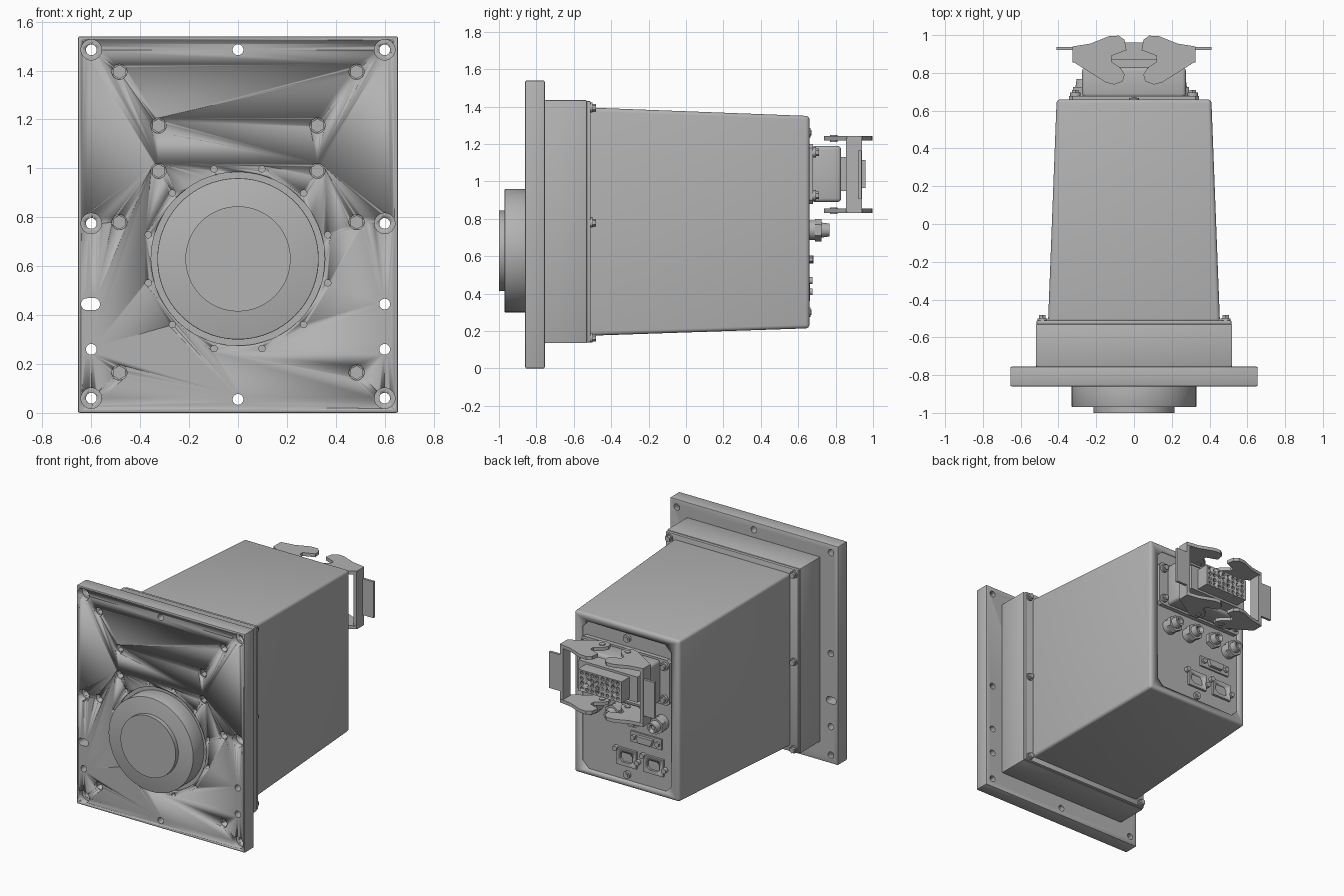
import bpy, bmesh, math
from mathutils import Matrix, Vector

cube = bpy.data.objects.get("Cube")
if cube:
    bpy.data.objects.remove(cube, do_unlink=True)

grey = bpy.data.materials.new("machine_grey")
grey.use_nodes = True
grey.diffuse_color = (0.45, 0.45, 0.45, 1)
grey.node_tree.nodes["Principled BSDF"].inputs["Base Color"].default_value = grey.diffuse_color


# Mesh helpers; cylinders run along the y axis
def box(bm, x, y, z):
    size = (x[1] - x[0], y[1] - y[0], z[1] - z[0])
    mid = Vector((sum(x) / 2, sum(y) / 2, sum(z) / 2))
    return bmesh.ops.create_cube(bm, size=1, matrix=Matrix.Translation(mid) @ Matrix.Diagonal((*size, 1)))["verts"]


def cyl(bm, x, z, r, y0, y1, n=32, r_back=None):
    m = Matrix.Translation((x, (y0 + y1) / 2, z)) @ Matrix.Rotation(math.pi / 2, 4, 'X')
    bmesh.ops.create_cone(bm, cap_ends=True, segments=n, radius1=r_back or r, radius2=r,
                          depth=y1 - y0, matrix=m)


def prism(bm, points, offset):
    face = bm.faces.new([bm.verts.new(p) for p in points])
    top = bmesh.ops.extrude_face_region(bm, geom=[face])["geom"]
    bmesh.ops.translate(bm, verts=[v for v in top if isinstance(v, bmesh.types.BMVert)], vec=offset)


def octagon(w, z0, z1, c, y):
    return [(-w + c, y, z0), (w - c, y, z0), (w, y, z0 + c), (w, y, z1 - c),
            (w - c, y, z1), (-w + c, y, z1), (-w, y, z1 - c), (-w, y, z0 + c)]


def make(name, bm, bevel=0, segments=2):
    bmesh.ops.recalc_face_normals(bm, faces=bm.faces)
    mesh = bpy.data.meshes.new(name)
    bm.to_mesh(mesh)
    bm.free()
    mesh.materials.append(grey)
    ob = bpy.data.objects.new(name, mesh)
    bpy.context.collection.objects.link(ob)
    bpy.ops.object.select_all(action='DESELECT')
    bpy.context.view_layer.objects.active = ob
    ob.select_set(True)
    if bevel:
        mod = ob.modifiers.new("Bevel", 'BEVEL')
        mod.width, mod.segments = bevel, segments
        bpy.ops.object.modifier_apply(modifier="Bevel")
    bpy.ops.object.shade_smooth_by_angle(angle=math.radians(35))
    return ob


def cut(ob, bm):
    tool = make("cutter", bm)
    tool.hide_render = True
    bpy.context.view_layer.objects.active = ob
    mod = ob.modifiers.new("Cut", 'BOOLEAN')
    mod.operation, mod.solver, mod.object = 'DIFFERENCE', 'EXACT', tool
    bpy.ops.object.modifier_apply(modifier="Cut")
    bpy.data.objects.remove(tool, do_unlink=True)


FRONT, BACK = -0.86, -0.755     # mounting plate faces
REAR = 0.66                     # housing rear face
HUB_Z = 0.63
corners = [(s * 0.6, z) for s in (-1, 1) for z in (0.06, 0.775, 1.485)]
screws = [(s * 0.485, z) for s in (-1, 1) for z in (0.165, 0.78, 1.395)]
inner = [(s * 0.325, z) for s in (-1, 1) for z in (0.99, 1.175)]

# Mounting plate with its bolt holes, slot and hub recess
bm = bmesh.new()
box(bm, (-0.655, 0.655), (FRONT, BACK), (0, 1.54))
plate = make("mounting_plate", bm, 0.008)

bm = bmesh.new()
for x, z in corners + [(0, 0.055), (0, 1.485), (-0.6, 0.26), (0.6, 0.26), (0.6, 0.445)]:
    cyl(bm, x, z, 0.022, FRONT - 0.1, BACK + 0.1)
cut(plate, bm)

bm = bmesh.new()
for x, z in corners:
    cyl(bm, x, z, 0.042, FRONT - 0.1, FRONT + 0.045)
for x, z in screws + inner:
    cyl(bm, x, z, 0.031, FRONT - 0.1, FRONT + 0.02)
for i in range(12):
    a = math.radians(15 + 30 * i)
    cyl(bm, 0.38 * math.cos(a), HUB_Z + 0.38 * math.sin(a), 0.013, FRONT - 0.1, FRONT + 0.04, 16)
cyl(bm, 0, HUB_Z, 0.355, FRONT - 0.1, FRONT + 0.01, 96)
cut(plate, bm)

bm = bmesh.new()
slot = []
for i in range(18):
    a = 2 * math.pi * (i + 0.5) / 18
    side = math.copysign(0.014, math.cos(a))
    slot.append((-0.603 + side + 0.025 * math.cos(a), FRONT - 0.1, 0.445 + 0.025 * math.sin(a)))
prism(bm, slot, (0, 0.4, 0))
cut(plate, bm)

bm = bmesh.new()
for x, z in screws + inner:
    cyl(bm, x, z, 0.027, FRONT - 0.1, FRONT + 0.06, 6)
cut(plate, bm)

# Output hub and its central disc
bm = bmesh.new()
cyl(bm, 0, HUB_Z, 0.33, -0.97, FRONT + 0.03, 96)
make("hub", bm, 0.004)
bm = bmesh.new()
cyl(bm, 0, HUB_Z, 0.215, -1, -0.96, 64)
make("hub_disc", bm)

# Base block, thin cover lip and cover screws
bm = bmesh.new()
box(bm, (-0.52, 0.52), (BACK, -0.53), (0.135, 1.435))
make("base_block", bm, 0.006)
bm = bmesh.new()
box(bm, (-0.515, 0.515), (-0.535, -0.51), (0.14, 1.43))
make("cover_lip", bm, 0.005)
bm = bmesh.new()
for x, z in screws:
    cyl(bm, x, z, 0.026, -0.52, -0.5, 24)
    cyl(bm, x, z, 0.02, -0.5, -0.482, 6)
make("cover_screws", bm)

# Tapered housing with a recessed rear panel
bm = bmesh.new()
for v in box(bm, (-0.455, 0.455), (-0.52, REAR), (0.175, 1.395)):
    if v.co.y > 0:
        v.co.x *= 0.9
        v.co.z += 0.04 if v.co.z < 0.7 else -0.045
housing = make("housing", bm, 0.02, 4)
bm = bmesh.new()
prism(bm, octagon(0.35, 0.26, 1.3, 0.05, REAR - 0.012), (0, 0.1, 0))
cut(housing, bm)
PANEL = REAR - 0.012

bm = bmesh.new()
for z in (0.3, 1.26):
    cyl(bm, 0, z, 0.026, PANEL - 0.01, PANEL + 0.018, 24)
    cyl(bm, 0, z, 0.015, PANEL, PANEL + 0.024, 6)
make("panel_screws", bm)

# Large connector: flange, open hood, and contact insert
bm = bmesh.new()
prism(bm, octagon(0.345, 0.88, 1.2, 0.02, PANEL - 0.005), (0, 0.035, 0))
make("connector_flange", bm)
bm = bmesh.new()
for x in (-0.31, 0.31):
    for z in (0.925, 1.155):
        cyl(bm, x, z, 0.028, 0.67, 0.695, 24)
        cyl(bm, x, z, 0.02, 0.69, 0.71, 6)
make("flange_screws", bm)

bm = bmesh.new()
box(bm, (-0.275, 0.275), (0.67, 0.83), (0.89, 1.19))
hood = make("connector_hood", bm, 0.02, 3)
bm = bmesh.new()
box(bm, (-0.25, 0.25), (0.71, 0.95), (0.915, 1.165))
cut(hood, bm)

bm = bmesh.new()
box(bm, (-0.23, 0.23), (0.7, 0.87), (0.95, 1.13))
box(bm, (-0.17, 0.17), (0.7, 0.96), (0.965, 1.115))
insert = make("contact_insert", bm)
bm = bmesh.new()
for i in range(8):
    for j in range(4):
        cyl(bm, -0.14 + 0.04 * i, 0.986 + 0.036 * j, 0.012, 0.93, 1.1, 8)
cut(insert, bm)

# Locking levers: two arms, a joining web and a finger tab on each side
arm = [(0.04, 0.92), (0.05, 0.975), (0.08, 0.997), (0.13, 0.995), (0.23, 0.955), (0.325, 0.94),
       (0.325, 0.86), (0.15, 0.75), (0.105, 0.738), (0.06, 0.755), (0.05, 0.79), (0.07, 0.825),
       (0.12, 0.86), (0.12, 0.89)]
for side, name in ((1, "left"), (-1, "right")):
    bm = bmesh.new()
    for z in (0.832, 1.218):
        prism(bm, [(side * x, y, z) for x, y in arm], (0, 0, 0.024))
        cyl_z = Matrix.Translation((side * 0.1, 0.79, z + 0.012))
        bmesh.ops.create_cone(bm, cap_ends=True, segments=20, radius1=0.02, radius2=0.02,
                              depth=0.036, matrix=cyl_z)
    web = sorted((side * 0.3, side * 0.325))
    box(bm, web, (0.855, 0.94), (0.84, 1.23))
    tab = sorted((side * 0.31, side * 0.41))
    box(bm, tab, (0.92, 0.938), (0.91, 1.165))
    make(name + "_locking_lever", bm)

# Row of cable glands
bm = bmesh.new()
for x in (0.24, 0.07, -0.1, -0.27):
    cyl(bm, x, 0.74, 0.052, PANEL - 0.01, 0.69, 24)
    cyl(bm, x, 0.74, 0.06, 0.69, 0.725, 6)
    cyl(bm, x, 0.74, 0.04, 0.725, 0.768, 24, 0.034)
glands = make("cable_glands", bm)
bm = bmesh.new()
for x in (0.24, 0.07, -0.1, -0.27):
    cyl(bm, x, 0.74, 0.022, 0.74, 0.8, 16)
cut(glands, bm)

# Flat serial port with a tapered shell and two jack posts
bm = bmesh.new()
box(bm, (-0.27, -0.03), (PANEL - 0.01, PANEL + 0.012), (0.545, 0.62))
prism(bm, [(-0.215, PANEL, 0.605), (-0.085, PANEL, 0.605), (-0.1, PANEL, 0.56), (-0.2, PANEL, 0.56)],
      (0, 0.035, 0))
for x in (-0.245, -0.055):
    cyl(bm, x, 0.583, 0.018, PANEL, PANEL + 0.03, 6)
make("serial_port", bm)

# Network sockets with a stepped opening and side screws
for x, name in ((0.0, "left"), (-0.21, "right")):
    bm = bmesh.new()
    box(bm, (x - 0.075, x + 0.075), (PANEL - 0.02, PANEL + 0.016), (0.36, 0.48))
    socket = make(name + "_network_socket", bm)
    bm = bmesh.new()
    prism(bm, octagon(0.05, 0.385, 0.455, 0.02, PANEL - 0.01), (0, 0.1, 0))
    bmesh.ops.translate(bm, verts=bm.verts, vec=(x, 0, 0))
    cut(socket, bm)
    bm = bmesh.new()
    for dx, z in ((-0.085, 0.41), (0.085, 0.47)):
        cyl(bm, x + dx, z, 0.018, PANEL - 0.01, PANEL + 0.028, 16)
    make(name + "_socket_screws", bm)
